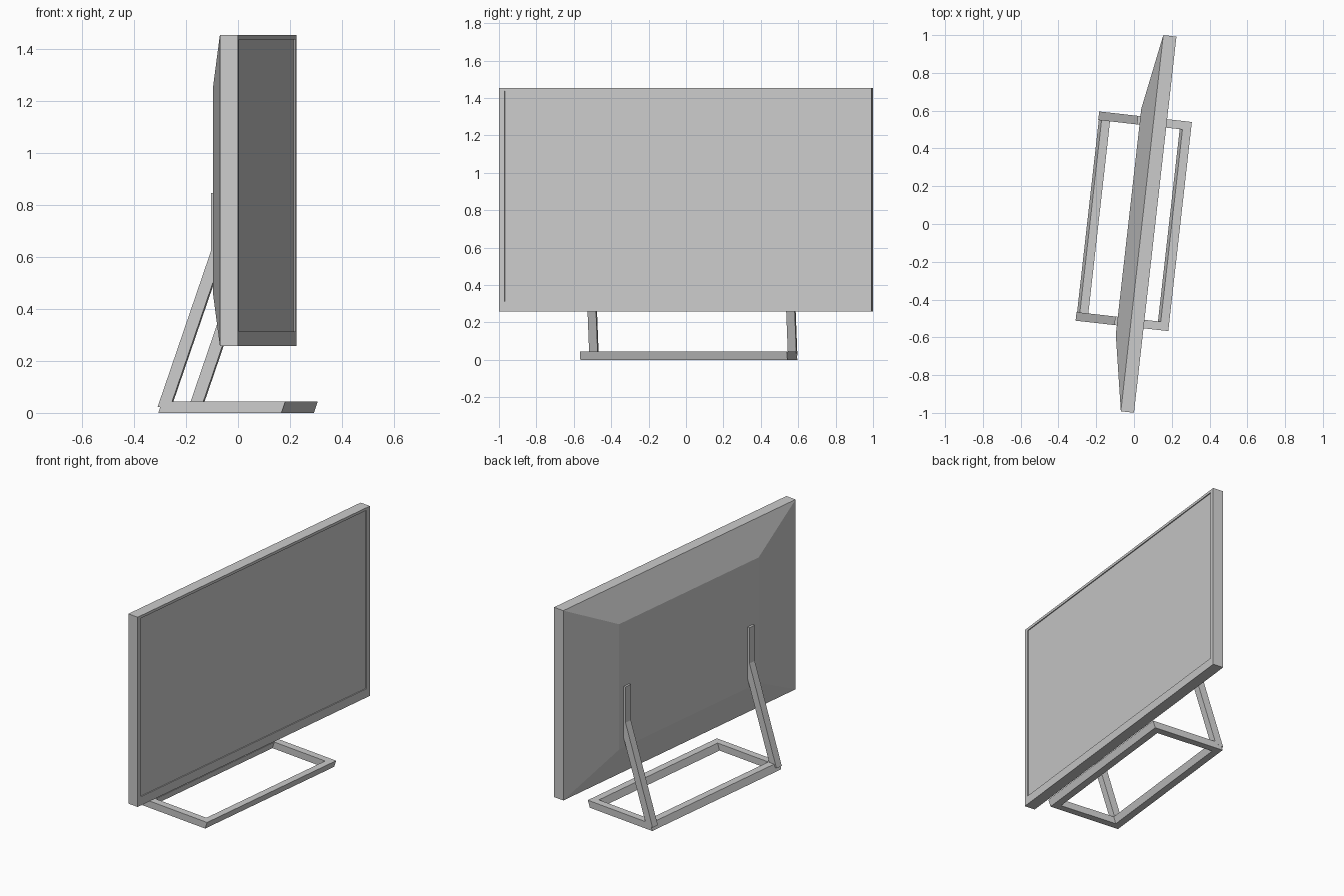
import bpy, bmesh, math

if "Cube" in bpy.data.objects:
    bpy.data.objects.remove(bpy.data.objects["Cube"])

TURN = math.radians(-6.44)   # the whole set is turned slightly about z
SLOPE = 0.345                # backward lean of the legs (dx per dz)
PANEL_Y, STAND_Y = 0.009, 0.014


def loft(name, loops, cap_start=True, cap_end=True, closed=False):
    """Skin a series of equal-length point loops into one flat-shaded object."""
    bm = bmesh.new()
    rings = [[bm.verts.new(p) for p in loop] for loop in loops]
    pairs = list(zip(rings, rings[1:]))
    if closed:
        pairs.append((rings[-1], rings[0]))
    for a, b in pairs:
        n = len(a)
        for i in range(n):
            j = (i + 1) % n
            bm.faces.new((a[i], a[j], b[j], b[i]))
    if cap_start:
        bm.faces.new(rings[0][::-1])
    if cap_end:
        bm.faces.new(rings[-1])
    bmesh.ops.recalc_face_normals(bm, faces=bm.faces)
    mesh = bpy.data.meshes.new(name)
    bm.to_mesh(mesh)
    bm.free()
    obj = bpy.data.objects.new(name, mesh)
    bpy.context.collection.objects.link(obj)
    obj.rotation_euler.z = TURN
    return obj


def upright_rect(x, half_y, z0, z1):
    return [(x, PANEL_Y + sy * half_y, z)
            for sy, z in ((-1, z0), (1, z0), (1, z1), (-1, z1))]


def flat_rect(x0, x1, half_y, z):
    return [(x, STAND_Y + sy * half_y, z)
            for x, sy in ((x0, -1), (x1, -1), (x1, 1), (x0, 1))]


# Television body: tapered back, casing, bezel and recessed screen
loft("screen_panel", [
    upright_rect(-0.030, 0.602, 0.46, 1.25),
    upright_rect(0.042, 1.002, 0.257, 1.453),
    upright_rect(0.112, 1.002, 0.257, 1.453),
    upright_rect(0.112, 0.972, 0.312, 1.436),
    upright_rect(0.106, 0.972, 0.312, 1.436),
])

# Base: rectangular frame, leaning in line with the legs
H, BAR, HALF = 0.043, 0.045, 0.557
LEAN = SLOPE * H
X0, X1 = -0.247, 0.229
loft("base_frame", [
    flat_rect(X0, X1, HALF, 0),
    flat_rect(X0 + LEAN, X1 + LEAN, HALF, H),
    flat_rect(X0 + LEAN + BAR, X1 + LEAN - BAR, HALF - BAR, H),
    flat_rect(X0 + BAR, X1 - BAR, HALF - BAR, 0),
], cap_start=False, cap_end=False, closed=True)

# Legs: leaning bars bent upright against the back of the panel
leg_profile = [(-0.250, 0.022), (-0.044, 0.62), (-0.044, 0.845),
               (0.002, 0.845), (0.002, 0.61), (-0.199, 0.028)]
for side, label in ((-1, "left"), (1, "right")):
    y = STAND_Y + side * (HALF - 0.0225)
    loft("leg_" + label,
         [[(x, y + d, z) for x, z in leg_profile] for d in (-0.0228, 0.0228)])
